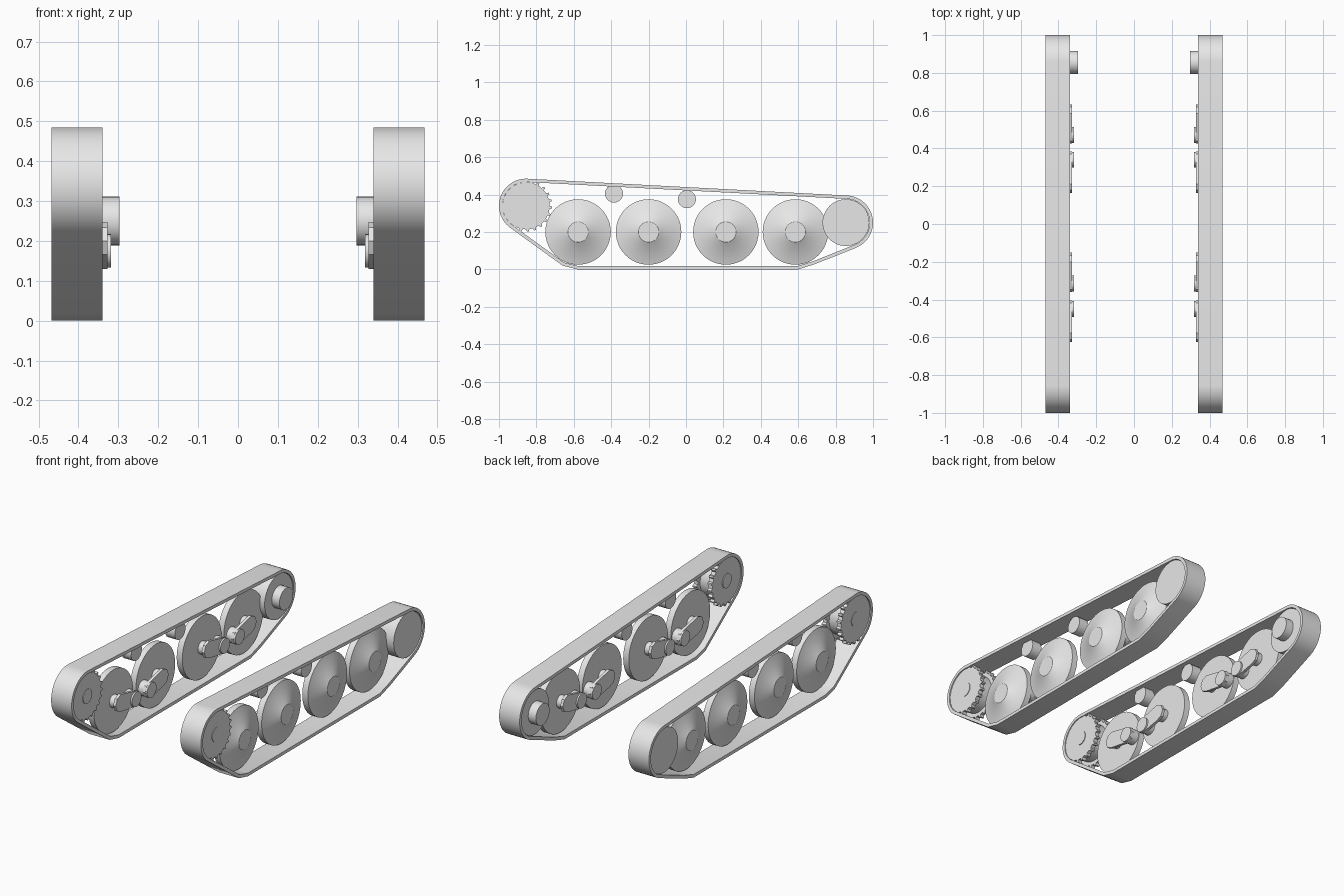
import bpy, bmesh, math
from mathutils import Vector

if "Cube" in bpy.data.objects:
    bpy.data.objects.remove(bpy.data.objects["Cube"])

grey = bpy.data.materials.new("plain grey")
grey.diffuse_color = (0.8, 0.8, 0.8, 1)
grey.use_nodes = True
grey.node_tree.nodes["Principled BSDF"].inputs["Base Color"].default_value = grey.diffuse_color


def finish(name, bm):
    """Turn the right-hand part into an object mirrored to the left."""
    bmesh.ops.recalc_face_normals(bm, faces=bm.faces)
    mesh = bpy.data.meshes.new(name)
    bm.to_mesh(mesh)
    bm.free()
    mesh.materials.append(grey)
    mesh.polygons.foreach_set("use_smooth", [True] * len(mesh.polygons))
    mesh.set_sharp_from_angle(angle=math.radians(30))
    obj = bpy.data.objects.new(name, mesh)
    bpy.context.collection.objects.link(obj)
    obj.modifiers.new("mirror", 'MIRROR').use_axis[0] = True
    return obj


def circle(y, z, r, n=48):
    return [(y + r * math.cos(2 * math.pi * i / n), z + r * math.sin(2 * math.pi * i / n))
            for i in range(n)]


def hull(points):
    """Convex outline, counter-clockwise."""
    pts = sorted(set(points))

    def half(seq):
        out = []
        for p in seq:
            while len(out) > 1 and ((out[-1][0] - out[-2][0]) * (p[1] - out[-2][1])
                                    - (out[-1][1] - out[-2][1]) * (p[0] - out[-2][0])) <= 1e-9:
                out.pop()
            out.append(p)
        return out[:-1]
    return half(pts) + half(pts[::-1])


def inset(outline, t):
    """Move a counter-clockwise outline inwards by t."""
    out = []
    for i, p in enumerate(outline):
        a, b, c = Vector(outline[i - 1]), Vector(p), Vector(outline[(i + 1) % len(outline)])
        d1, d2 = (b - a).normalized(), (c - b).normalized()
        n = Vector((-d1.y - d2.y, d1.x + d2.x)).normalized()
        out.append(tuple(b + n * t / max(0.3, n.dot(Vector((-d1.y, d1.x))))))
    return out


def loft(name, sections, ring=False):
    """Join (x, outline) sections; a ring closes on itself instead of being capped."""
    bm = bmesh.new()
    loops = [[bm.verts.new((x, y, z)) for y, z in pts] for x, pts in sections]
    pairs = list(zip(loops, loops[1:]))
    if ring:
        pairs.append((loops[-1], loops[0]))
    else:
        bm.faces.new(loops[0])
        bm.faces.new(loops[-1])
    for a, b in pairs:
        for i in range(len(a)):
            j = (i + 1) % len(a)
            bm.faces.new((a[i], a[j], b[j], b[i]))
    return finish(name, bm)


def lathe(name, y, z, profile, n=48):
    return loft(name, [(x, circle(y, z, r, n)) for x, r in profile])


# Track belt wrapped round the end wheels and the flat ground run
SPROCKET, IDLER = (-0.855, 0.34), (0.855, 0.25)
outer = hull(circle(*SPROCKET, 0.145) + circle(*IDLER, 0.145)
             + [(-0.66, 0.02), (-0.58, 0.0), (0.60, 0.0), (0.69, 0.028)])
inner = inset(outer, 0.018)
loft("track_belt", [(0.34, outer), (0.468, outer), (0.468, inner), (0.34, inner)], ring=True)

# Drive sprocket: two toothed discs on a drum, with a hub
teeth = []
for i in range(22):
    for step, r in ((0, 0.126), (0.5, 0.126), (0.62, 0.139), (0.85, 0.139)):
        a = 2 * math.pi * (i + step) / 22
        teeth.append((SPROCKET[0] + r * math.cos(a), SPROCKET[1] + r * math.sin(a)))
for label, x0, x1 in (("inner", 0.345, 0.37), ("outer", 0.437, 0.462)):
    loft("sprocket_disc_" + label, [(x0, teeth), (x1, teeth)])
lathe("sprocket_drum", *SPROCKET, [(0.36, 0.105), (0.45, 0.105)])
lathe("sprocket_hub", *SPROCKET, [(0.341, 0.04), (0.465, 0.04)], 32)

# Idler wheel and its inboard axle
lathe("idler_wheel", *IDLER, [(0.345, 0.125), (0.462, 0.125)])
lathe("idler_axle", *IDLER, [(0.297, 0.061), (0.35, 0.061)], 32)

# Road wheels with conical outer faces, plus swing arms to the pivots
WHEELS = ((-0.577, -0.45), (-0.2, -0.315), (0.213, 0.34), (0.585, 0.472))
for i, (y, pivot) in enumerate(WHEELS, 1):
    lathe(f"road_wheel_{i}", y, 0.2,
          [(0.375, 0.175), (0.41, 0.175), (0.445, 0.057), (0.447, 0.055)])
    lathe(f"wheel_axle_{i}", y, 0.2, [(0.332, 0.036), (0.38, 0.036)], 24)
    arm = hull(circle(y, 0.2, 0.048, 8) + circle(pivot, 0.175, 0.045, 8))
    loft(f"swing_arm_{i}", [(0.327, arm), (0.343, arm)])
    lathe(f"arm_pivot_{i}", pivot, 0.175, [(0.318, 0.042), (0.375, 0.042)], 24)

# Return rollers under the upper run
for i, (y, z) in enumerate(((-0.385, 0.405), (0.005, 0.375)), 1):
    lathe(f"return_roller_{i}", y, z, [(0.365, 0.048), (0.425, 0.048)], 32)
